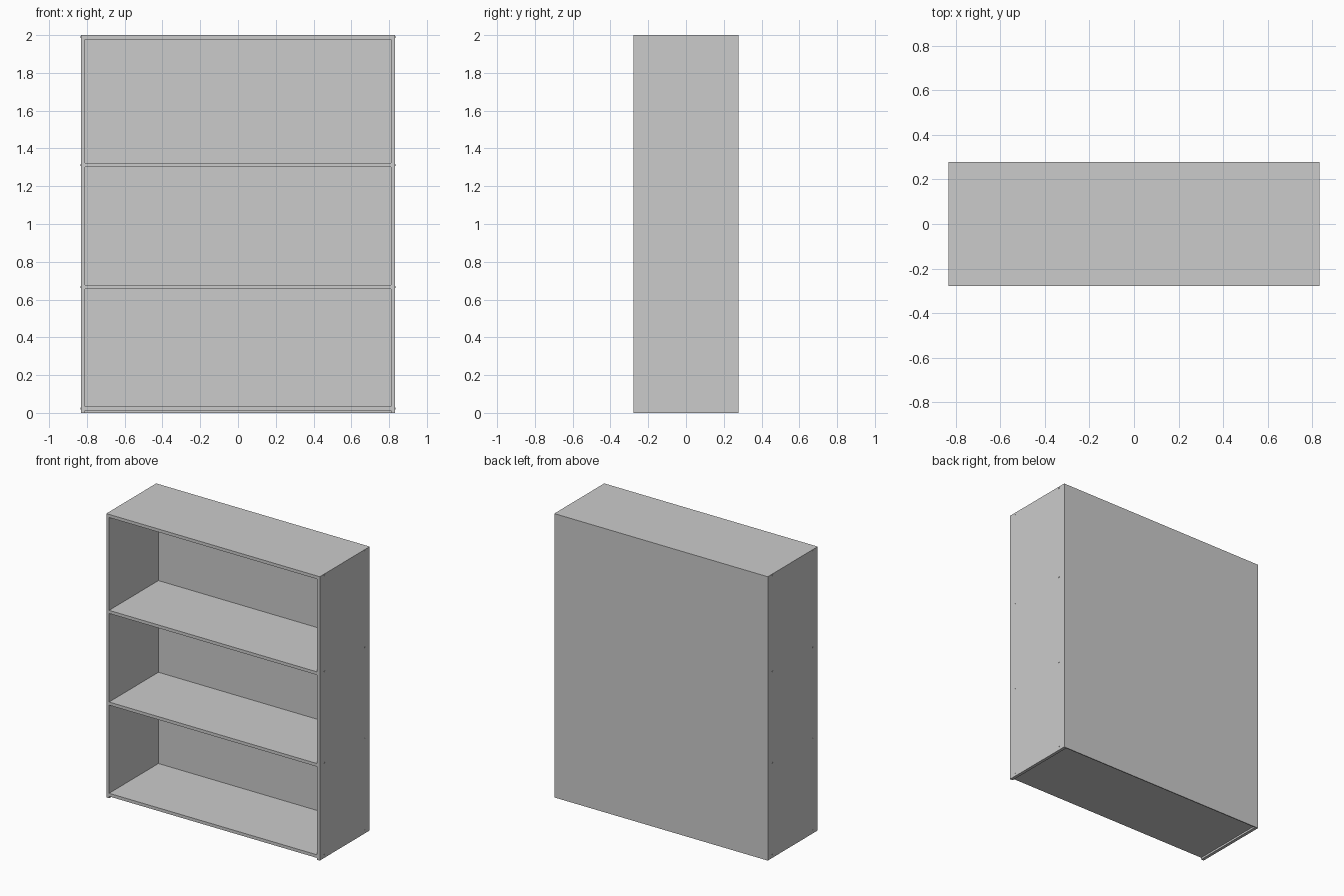
import bpy
import math

if "Cube" in bpy.data.objects:
    bpy.data.objects.remove(bpy.data.objects["Cube"])

W, D, H = 0.834, 0.278, 2.0     # half width, half depth, height
T = 0.022                       # board thickness
BACK = 0.007                    # back panel thickness
HEAD = 0.002                    # screw head projection
SIDE = W - HEAD                 # outer face of the side boards

grey = bpy.data.materials.new("plain grey")
grey.diffuse_color = (0.6, 0.6, 0.6, 1.0)
grey.use_nodes = True
grey.node_tree.nodes["Principled BSDF"].inputs["Base Color"].default_value = grey.diffuse_color


def board(name, lo, hi):
    bpy.ops.mesh.primitive_cube_add(size=1)
    ob = bpy.context.object
    ob.name = name
    ob.location = [(a + b) / 2 for a, b in zip(lo, hi)]
    ob.scale = [b - a for a, b in zip(lo, hi)]
    bpy.ops.object.transform_apply(location=True, rotation=False, scale=True)
    ob.data.materials.append(grey)
    return ob


# Upright side boards
for side, s in (("left", -1), ("right", 1)):
    x0, x1 = sorted((s * SIDE, s * (SIDE - T)))
    board(side + "_side", (x0, -D, 0), (x1, D - BACK, H))

# Back panel covering the full rear
board("back_panel", (-SIDE, D - BACK, 0), (SIDE, D, H))

# Horizontal boards fitted between the sides
levels = {"bottom_shelf": 0.013, "lower_shelf": 0.656,
          "upper_shelf": 1.302, "top_board": H - T}
for name, z in levels.items():
    board(name, (-SIDE + T, -D, z), (SIDE - T, D - BACK, z + T))

    # Small screw heads at both ends of each board
    for s in (-1, 1):
        for y in (-0.224, 0.224):
            bpy.ops.mesh.primitive_cylinder_add(
                vertices=16, radius=0.005, depth=2 * HEAD,
                location=(s * SIDE, y, z + T / 2),
                rotation=(0, math.pi / 2, 0))
            screw = bpy.context.object
            screw.name = name + "_screw"
            screw.data.materials.append(grey)
